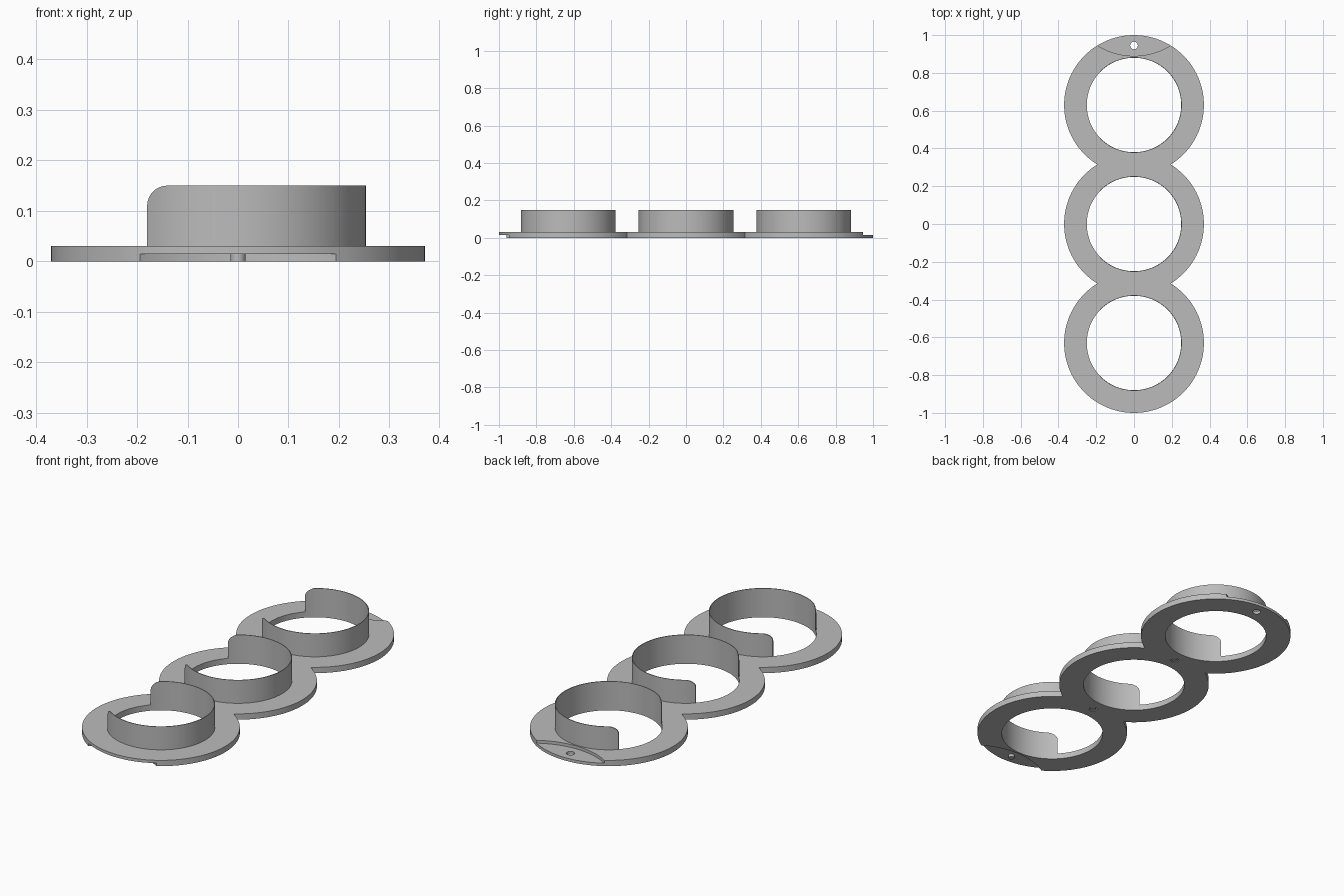
import bpy, bmesh, math

cube = bpy.data.objects.get("Cube")
if cube:
    bpy.data.objects.remove(cube, do_unlink=True)

OUTER, HOLE, WALL = 0.37, 0.25, 0.2535
PITCH, THICK, STEP, TOP = 0.63, 0.03, 0.015, 0.15
CENTRES = (-PITCH, 0, PITCH)
JOINT = PITCH / 2          # distance from a ring centre to its lap joint

grey = bpy.data.materials.new("Grey plastic")
grey.use_nodes = True
COLOUR = (0.5, 0.5, 0.5, 1)
grey.diffuse_color = COLOUR
grey.node_tree.nodes["Principled BSDF"].inputs["Base Color"].default_value = COLOUR


def finish(name, bm):
    bmesh.ops.recalc_face_normals(bm, faces=bm.faces)
    mesh = bpy.data.meshes.new(name)
    bm.to_mesh(mesh)
    bm.free()
    obj = bpy.data.objects.new(name, mesh)
    bpy.context.collection.objects.link(obj)
    mesh.materials.append(grey)
    return obj


def prism(name, points, offset):
    """Extrude a closed outline along an offset vector."""
    bm = bmesh.new()
    face = bm.faces.new([bm.verts.new(p) for p in points])
    new = bmesh.ops.extrude_face_region(bm, geom=[face])["geom"]
    bmesh.ops.translate(bm, vec=offset,
                        verts=[v for v in new if isinstance(v, bmesh.types.BMVert)])
    return finish(name, bm)


def arc(cx, cy, r, start, end, n):
    return [(cx + r * math.cos(start + (end - start) * i / n),
             cy + r * math.sin(start + (end - start) * i / n)) for i in range(n + 1)]


def disc(name, y, r, z0, z1, n=128):
    ring = arc(0, y, r, 0, math.tau, n)[:-1]
    return prism(name, [(px, py, z0) for px, py in ring], (0, 0, z1 - z0))


def tube(name, y, inner, outer, z0, z1, n=128):
    bm = bmesh.new()
    profile = [(inner, z0), (outer, z0), (outer, z1), (inner, z1)]
    loops = [[bm.verts.new((px, py, z)) for px, py in arc(0, y, r, 0, math.tau, n)[:-1]]
             for r, z in profile]
    for a, b in zip(loops, loops[1:] + loops[:1]):
        for i in range(n):
            j = (i + 1) % n
            bm.faces.new((a[i], a[j], b[j], b[i]))
    return finish(name, bm)


def cut(obj, cutters):
    """Subtract the cutters, bake the result and drop the cutters."""
    for c in cutters:
        c.hide_render = True
        mod = obj.modifiers.new("cut", 'BOOLEAN')
        mod.operation, mod.solver, mod.object = 'DIFFERENCE', 'EXACT', c
    bpy.context.view_layer.update()
    baked = bpy.data.meshes.new_from_object(
        obj.evaluated_get(bpy.context.evaluated_depsgraph_get()))
    obj.modifiers.clear()
    obj.data = baked
    for c in cutters:
        bpy.data.objects.remove(c, do_unlink=True)


def smooth(obj):
    bpy.ops.object.select_all(action='DESELECT')
    obj.select_set(True)
    bpy.context.view_layer.objects.active = obj
    bpy.ops.object.shade_smooth_by_angle(angle=math.radians(30))


# Base plate: outline of three merged circles
a = math.asin(JOINT / OUTER)
half = (arc(0, -PITCH, OUTER, -math.pi / 2, a, 64)
        + arc(0, 0, OUTER, -a, a, 48)[1:]
        + arc(0, PITCH, OUTER, -a, math.pi / 2, 64)[1:])
outline = half + [(-x, y) for x, y in reversed(half[1:-1])]
plate = prism("base_plate", [(x, y, 0) for x, y in outline], (0, 0, THICK))

# Ring holes, half-lap recesses at both ends, pin hole and joint grooves
cutters = [disc("hole_cutter", y, HOLE, -0.1, 0.1) for y in CENTRES]
cutters.append(disc("back_lap_cutter", 2 * PITCH, OUTER, STEP, 0.1))
cutters.append(disc("front_lap_cutter", -2 * PITCH, OUTER, -0.1, STEP))
cutters.append(disc("pin_hole_cutter", PITCH + JOINT, 0.02, -0.1, 0.1, 32))
cutters += [tube("groove_cutter", s * JOINT, 0.015, 0.02, -0.1, STEP, 32) for s in (-1, 1)]
cut(plate, cutters)
smooth(plate)

# Locating pin under the front lap
smooth(disc("front_pin", -PITCH - JOINT, 0.015, 0, STEP + 0.005, 32))

# Upright collars, each open towards -x with rounded top corners
EDGE, ROUND = -0.18, 0.04
for label, y in zip(("front", "middle", "back"), CENTRES):
    collar = tube(label + "_collar", y, HOLE, WALL, THICK, TOP)
    corner = arc(EDGE + ROUND, TOP - ROUND, ROUND, math.pi, math.pi / 2, 10)
    side = [(-0.4, 0), (EDGE, 0)] + corner + [(EDGE + ROUND, 0.2), (-0.4, 0.2)]
    gap = prism("gap_cutter", [(x, y - 0.3, z) for x, z in side], (0, 0.6, 0))
    cut(collar, [gap])
    smooth(collar)
